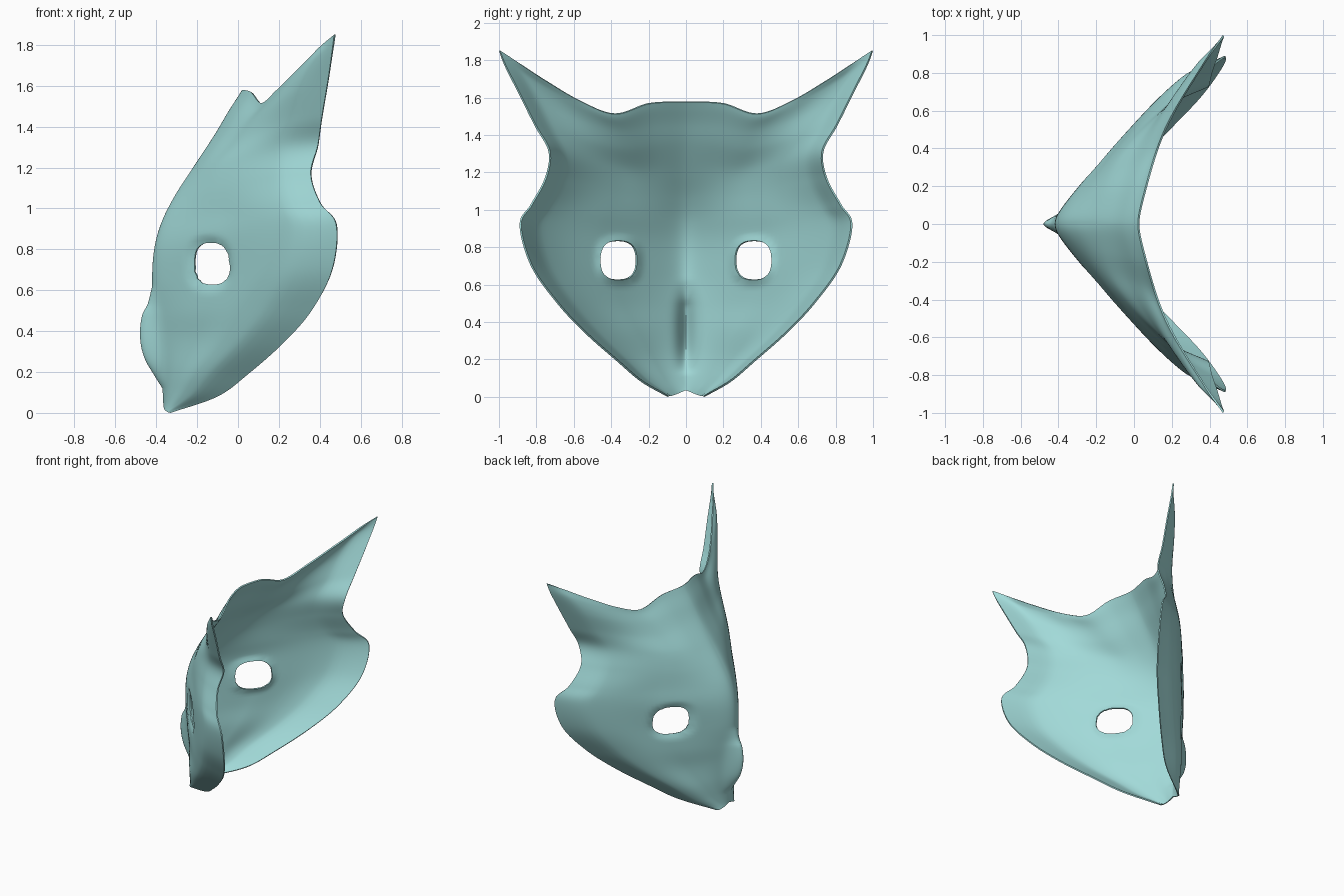
import bpy, bmesh, math

if "Cube" in bpy.data.objects:
    bpy.data.objects.remove(bpy.data.objects["Cube"])

# Half-mask cross rows, chin to crown:
# centre z, centre x, mid x, near-rim x, rim y, rim z, rim x, sag
ROWS = [
    (.035, -.365, -.36, -.345, .10, .00, -.33, 0),
    (.12, -.37, -.32, -.23, .24, .08, -.10, 0),
    (.24, -.385, -.28, -.14, .37, .19, .05, 0),
    (.38, -.40, -.21, .00, .54, .34, .22, 0),
    (.50, -.41, -.16, .12, .69, .50, .36, 0),
    (.65, -.42, -.10, .22, .83, .70, .46, 0),
    (.80, -.41, -.08, .26, .89, .92, .48, 0),
    (.93, -.375, -.09, .21, .83, 1.03, .40, 0),
    (1.06, -.31, -.10, .18, .755, 1.17, .355, .01),
    (1.20, -.22, -.07, .20, .735, 1.31, .39, .03),
    (1.36, -.115, .02, .25, .81, 1.45, .41, .06),
    (1.47, -.05, .09, .29, .90, 1.63, .44, .10),
    (1.54, -.005, .14, .34, .97, 1.77, .46, .14),
    (1.58, .02, .16, .385, 1.0, 1.85, .47, .167),
]
SAG = [(0, 0), (.2, .38), (.38, 1), (.56, .9), (.75, .54), (.9, .2), (1, 0)]
BEAK = [(.12, 0), (.18, .03), (.27, .07), (.37, .08), (.48, .06), (.53, .03), (.62, 0)]
NU, NV = 44, 104
EYE_Y, EYE_Z, EYE_W, EYE_H = .365, .73, .095, .102


def spline(points, t):
    """Smooth curve through (position, value) points."""
    if t <= points[0][0]:
        return points[0][1]
    if t >= points[-1][0]:
        return points[-1][1]
    n = len(points)
    slope = []
    for i in range(n):
        a, b = points[max(i - 1, 0)], points[min(i + 1, n - 1)]
        slope.append((b[1] - a[1]) / (b[0] - a[0]))
    i = next(k for k in range(n - 1) if t <= points[k + 1][0])
    (t0, p0), (t1, p1) = points[i], points[i + 1]
    h = t1 - t0
    s = (t - t0) / h
    return ((2 * s**3 - 3 * s**2 + 1) * p0 + (s**3 - 2 * s**2 + s) * h * slope[i]
            + (3 * s**2 - 2 * s**3) * p1 + (s**3 - s**2) * h * slope[i + 1])


def eye_radius(y, z):
    return (abs((abs(y) - EYE_Y) / EYE_W) ** 2.6 + abs((z - EYE_Z) / EYE_H) ** 2.6) ** (1 / 2.6)


def surface(row, u):
    zc, xc, xm, xn, ye, ze, xe, sag = row
    y = u * ye
    z = zc + (ze - zc) * u - sag * spline(SAG, u)
    r = (math.sqrt(u * u + .0064) - .08) / (math.sqrt(1.0064) - .08)  # rounded ridge
    x = spline([(0, xc), (.46, xm), (.87, xn), (1, xe)], r)
    x -= spline(BEAK, z) * math.exp(-(y / .045) ** 2)                  # beak
    x += .02 * math.exp(-((eye_radius(y, z) - 1) / .22) ** 2)          # turned-in eye rim
    return x, y, z


columns = [[(i, row[k]) for i, row in enumerate(ROWS)] for k in range(8)]
bm = bmesh.new()
grid = []
for j in range(NV + 1):
    t = j / NV * (len(ROWS) - 1)
    row = [spline(c, t) for c in columns]
    line = []
    for i in range(-NU, NU + 1):
        x, y, z = surface(row, (abs(i) / NU) ** 1.15)
        line.append(bm.verts.new((x, math.copysign(y, i), z)))
    grid.append(line)
for a, b in zip(grid, grid[1:]):
    for i in range(2 * NU):
        bm.faces.new((a[i], b[i], b[i + 1], a[i + 1]))

# Eye openings: remove faces, then fit the hole edge to a rounded outline
holes = [f for f in bm.faces
         if eye_radius(f.calc_center_median().y, f.calc_center_median().z) < 1]
bmesh.ops.delete(bm, geom=holes, context='FACES')
for v in bm.verts:
    rad = eye_radius(v.co.y, v.co.z)
    if v.is_boundary and .6 < rad < 1.5:
        side = math.copysign(1, v.co.y)
        dy = (abs(v.co.y) - EYE_Y) * (1 / rad - 1)
        v.co.y += side * dy
        v.co.x += .85 * dy
        v.co.z = EYE_Z + (v.co.z - EYE_Z) / rad
bmesh.ops.recalc_face_normals(bm, faces=bm.faces)
if sum(f.normal.x for f in bm.faces) > 0:
    bmesh.ops.reverse_faces(bm, faces=bm.faces)

mesh = bpy.data.meshes.new("mask")
bm.to_mesh(mesh)
bm.free()
mask = bpy.data.objects.new("mask", mesh)
bpy.context.collection.objects.link(mask)

# Thin shell
shell = mask.modifiers.new("thickness", 'SOLIDIFY')
shell.thickness = .01
shell.offset = -1

teal = bpy.data.materials.new("pale teal")
teal.diffuse_color = (.36, .70, .69, 1)
teal.use_nodes = True
teal.node_tree.nodes["Principled BSDF"].inputs["Base Color"].default_value = teal.diffuse_color
mesh.materials.append(teal)

bpy.context.view_layer.objects.active = mask
mask.select_set(True)
bpy.ops.object.modifier_apply(modifier="thickness")
bpy.ops.object.shade_smooth_by_angle(angle=math.radians(50))
